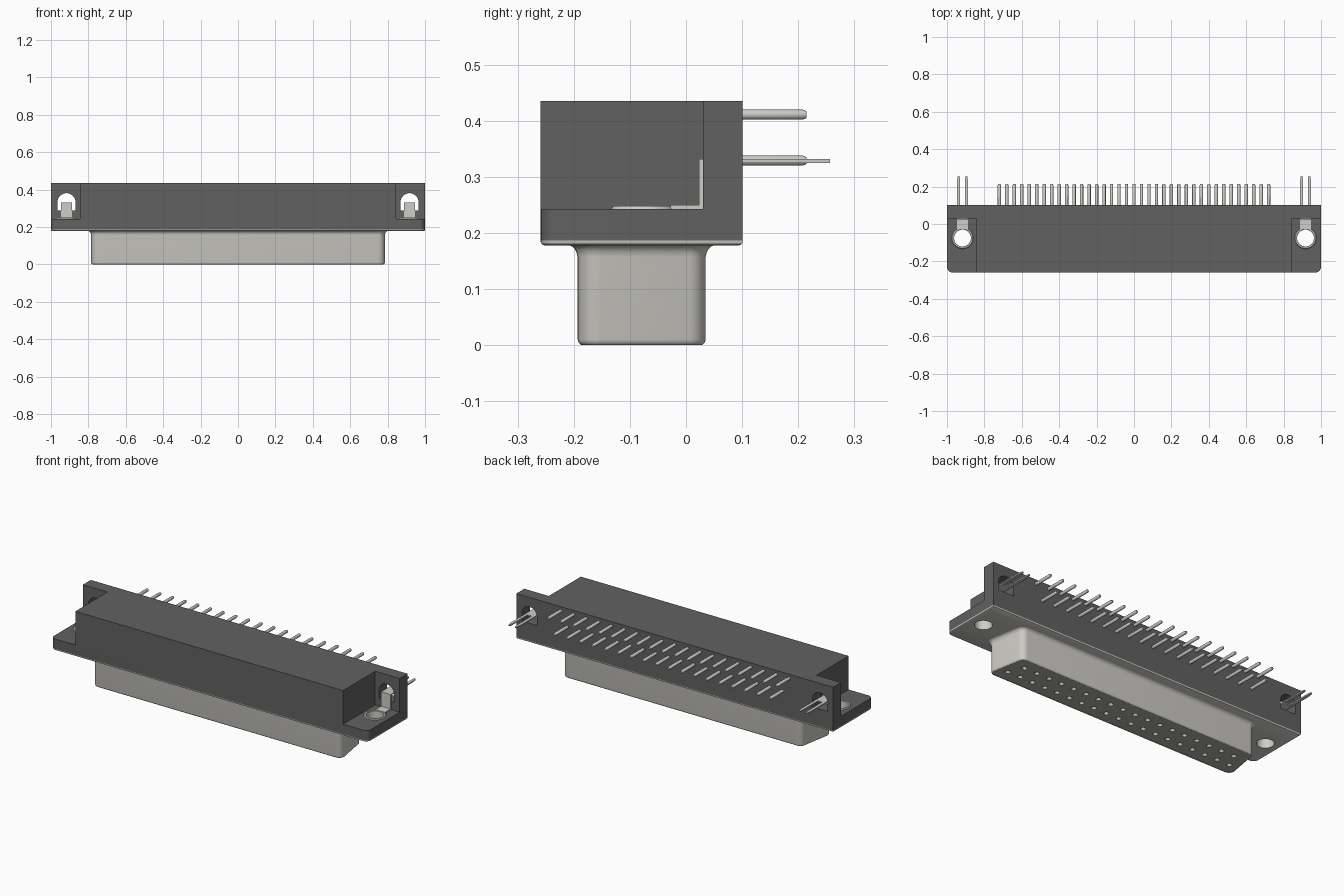
import bpy, bmesh, math
from mathutils import Matrix, Vector

if "Cube" in bpy.data.objects:
    bpy.data.objects.remove(bpy.data.objects["Cube"])


def material(name, rgb):
    m = bpy.data.materials.new(name)
    m.diffuse_color = (*rgb, 1)
    m.use_nodes = True
    m.node_tree.nodes["Principled BSDF"].inputs["Base Color"].default_value = m.diffuse_color
    return m


PLASTIC = material("dark_plastic", (0.12, 0.12, 0.12))
METAL = material("tinned_metal", (0.62, 0.61, 0.57))
INSERT = material("insert_grey", (0.42, 0.42, 0.38))


def finish(name, bm, mat, cutter=None):
    bmesh.ops.recalc_face_normals(bm, faces=bm.faces)
    me = bpy.data.meshes.new(name)
    bm.to_mesh(me)
    bm.free()
    ob = bpy.data.objects.new(name, me)
    bpy.context.collection.objects.link(ob)
    if mat:
        me.materials.append(mat)
    bpy.ops.object.select_all(action='DESELECT')
    ob.select_set(True)
    bpy.context.view_layer.objects.active = ob
    if cutter:
        mod = ob.modifiers.new("holes", 'BOOLEAN')
        mod.object = cutter
        mod.operation = 'DIFFERENCE'
        mod.solver = 'EXACT'
        bpy.ops.object.modifier_apply(modifier=mod.name)
    if mat:
        bpy.ops.object.shade_smooth_by_angle(angle=math.radians(32))
    else:
        ob.hide_render = True
        ob.hide_viewport = False
    return ob


def loft(bm, levels, caps=(True, True), along_y=False):
    """Skin equal-length 2D outlines; along_y reads outlines as x,z."""
    put = (lambda p, h: (p[0], h, p[1])) if along_y else (lambda p, h: (p[0], p[1], h))
    rings = [[bm.verts.new(put(p, h)) for p in pts] for pts, h in levels]
    for a, b in zip(rings, rings[1:]):
        for i in range(len(a)):
            j = (i + 1) % len(a)
            bm.faces.new((a[i], a[j], b[j], b[i]))
    for ring, cap in ((rings[0], caps[0]), (rings[-1], caps[1])):
        if cap:
            bm.faces.new(ring)


def arc(cx, cy, r, a0, a1, n=8):
    return [(cx + r * math.cos(math.radians(a0 + (a1 - a0) * i / n)),
             cy + r * math.sin(math.radians(a0 + (a1 - a0) * i / n))) for i in range(n + 1)]


def circle(cx, cy, r, n=12):
    return arc(cx, cy, r, 0, 360, n)[:-1]


def box(bm, x0, x1, y0, y1, z0, z1):
    loft(bm, [([(x0, y0), (x1, y0), (x1, y1), (x0, y1)], z) for z in (z0, z1)])


def mirrored(half):
    return half + [(-x, y) for x, y in reversed(half)]


def d_outline(o):
    r = 0.035
    return mirrored(arc(0.785 - r, -0.193 + r, r + o, -90, 10)
                    + arc(0.757 - r, 0.035 - r, r + o, 10, 90))


def flange(o=0.0):
    return mirrored(arc(0.97, -0.229, 0.03 + o, -90, 0) + [(1 + o, 0.101 + o)])


def remove(ob):
    bpy.data.objects.remove(ob)


HX, HY = 0.917, -0.075          # mounting hole centre
SIDES = (-1, 1)

# Contact positions: 19 in the wide row, 18 in the narrow row
ROWS = [(19, -0.12, 0.411), (18, -0.038, 0.329)]
contacts = [((i - (n - 1) / 2) * 0.08, y, z) for n, y, z in ROWS for i in range(n)]

# Mounting hole cutter, shared by base and plate
bm = bmesh.new()
for s in SIDES:
    loft(bm, [(circle(s * HX, HY, 0.054, 32), z) for z in (0.1, 0.3)])
holes = finish("mounting_hole_cutter", bm, None)

# Plastic base flange
bm = bmesh.new()
loft(bm, [(flange(), 0.187), (flange(), 0.243)])
finish("body_base", bm, PLASTIC, holes)

# Metal face plate with softened lower edge
bm = bmesh.new()
loft(bm, [(flange(-0.006), 0.178), (flange(-0.002), 0.180), (flange(), 0.184), (flange(), 0.187)])
finish("face_plate", bm, METAL, holes)
remove(holes)

# Upper housing: centre block and rear wall, with arched slots at both ends
bm = bmesh.new()
for s in SIDES:
    slot = [(s * HX - 0.048, 0.287), (s * HX + 0.048, 0.287)] + arc(s * HX, 0.333, 0.048, 0, 180, 16)
    loft(bm, [(slot, 0.02), (slot, 0.2)], along_y=True)
slots = finish("slot_cutter", bm, None)
bm = bmesh.new()
tee = mirrored([(0.845, -0.259), (0.845, 0.03), (1, 0.03), (1, 0.101)])
loft(bm, [(tee, 0.243), (tee, 0.435)])
finish("body_upper", bm, PLASTIC, slots)
remove(slots)

# D-shaped metal shell: flared root, straight wall, rolled rim
bm = bmesh.new()
wall = [(0.179, 0.017), (0.176, 0.010), (0.171, 0.005), (0.165, 0.002), (0.157, 0),
        (0.010, 0), (0.005, -0.0015), (0.002, -0.004), (0, -0.007), (0, -0.012), (0.01, -0.012)]
loft(bm, [(d_outline(o), z) for z, o in wall], caps=(False, False))
finish("shell", bm, METAL)

# Insulator insert with contact holes
bm = bmesh.new()
for x, y, z in contacts:
    loft(bm, [(circle(x, y, 0.014), h) for h in (-0.02, 0.05)])
drill = finish("contact_hole_cutter", bm, None)
bm = bmesh.new()
loft(bm, [(d_outline(-0.012), 0.001), (d_outline(-0.012), 0.08)])
finish("insert", bm, INSERT, drill)
remove(drill)

# Metal sockets seen inside the holes
bm = bmesh.new()
for x, y, z in contacts:
    loft(bm, [(circle(x, y, 0.0135), h) for h in (0.02, 0.06)])
finish("contact_sockets", bm, METAL)

# Solder pins leaving the rear wall
bm = bmesh.new()
for x, y, z in contacts:
    loft(bm, [(circle(x, z, r), h) for r, h in ((0.009, 0.095), (0.009, 0.208), (0.006, 0.215))], along_y=True)
finish("rear_pins", bm, METAL)

# Eyelets and board locks at both ends
for s, side in zip(SIDES, ("left", "right")):
    x = s * HX
    bm = bmesh.new()
    tube = [(0.045, 0.178), (0.045, 0.246), (0.047, 0.248), (0.055, 0.248), (0.058, 0.243), (0.054, 0.243), (0.054, 0.178)]
    loft(bm, [(circle(x, HY, r, 32), z) for r, z in tube + tube[:1]], caps=(False, False))
    bmesh.ops.remove_doubles(bm, verts=bm.verts, dist=1e-5)
    finish(f"eyelet_{side}", bm, METAL)

    bm = bmesh.new()
    # Bent strap: foot on the flange, riser against the wall, shelf through the slot
    box(bm, x - 0.03, x + 0.03, HY + 0.047, 0.03, 0.243, 0.25)
    box(bm, x - 0.03, x + 0.03, 0.023, 0.03, 0.25, 0.332)
    box(bm, x - 0.03, x + 0.03, 0.03, 0.10, 0.325, 0.332)
    # Two prongs with pinched tips
    for p in SIDES:
        c = x + p * 0.022
        prong = [(c - p * 0.008, 0.10), (c + p * 0.008, 0.10), (c + p * 0.008, 0.225),
                 (c + p * 0.003, 0.257), (c - p * 0.005, 0.257), (c - p * 0.008, 0.245)]
        loft(bm, [(prong, 0.325), (prong, 0.332)])
    finish(f"board_lock_{side}", bm, METAL)
